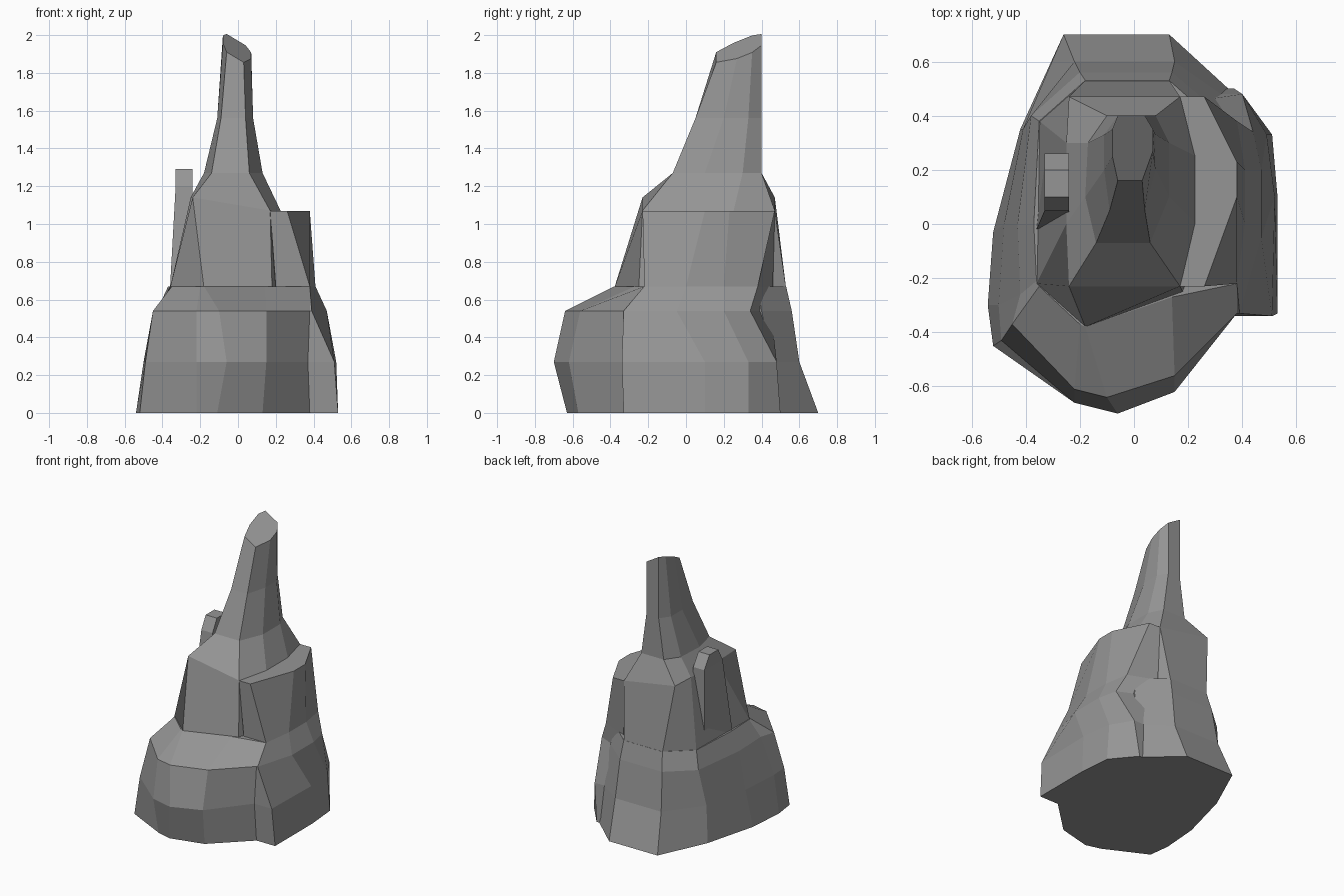
import bpy
import bmesh

# Remove the default object
default_object = bpy.data.objects.get("Cube")
if default_object:
    bpy.data.objects.remove(default_object, do_unlink=True)

# Single stone colour
stone = bpy.data.materials.new("grey_stone")
stone.use_nodes = True
stone_colour = (0.3, 0.3, 0.3, 1)
stone.diffuse_color = stone_colour
stone.node_tree.nodes["Principled BSDF"].inputs["Base Color"].default_value = stone_colour


def flat_height(height):
    """Height rule for a level cross-section."""
    return lambda x, y: height


def tilted_height(centre, slope_x, slope_y):
    """Height rule for a slanted cross-section."""
    return lambda x, y: centre + slope_x * x + slope_y * y


def loft(name, sections):
    """Skin a stack of cross-sections, each a height rule and an outline, and cap both ends."""
    mesh = bpy.data.meshes.new(name)
    bm = bmesh.new()
    rings = []
    for height_rule, outline in sections:
        rings.append([bm.verts.new((x, y, height_rule(x, y))) for x, y in outline])
    for lower, upper in zip(rings, rings[1:]):
        count = len(lower)
        for i in range(count):
            j = (i + 1) % count
            bm.faces.new((lower[i], lower[j], upper[j], upper[i]))
    bm.faces.new(list(reversed(rings[0])))
    bm.faces.new(rings[-1])
    bmesh.ops.recalc_face_normals(bm, faces=bm.faces[:])
    bm.to_mesh(mesh)
    bm.free()
    mesh.materials.append(stone)
    part = bpy.data.objects.new(name, mesh)
    bpy.context.collection.objects.link(part)
    return part


# Broad base with the sloping front ledge
loft("rock_base", [
    (flat_height(0), [
        (-.11, -.63), (.13, -.57), (.38, -.33), (.37, .48), (.13, .7), (-.26, .7),
        (-.42, .35), (-.52, -.03), (-.54, -.3), (-.52, -.45), (-.22, -.6)]),
    (flat_height(.27), [
        (-.06, -.7), (.15, -.62), (.37, -.34), (.35, .46), (.15, .6), (-.22, .6),
        (-.41, .35), (-.48, 0), (-.5, -.3), (-.49, -.43), (-.22, -.66)]),
    (flat_height(.54), [
        (-.1, -.64), (.15, -.56), (.38, -.33), (.33, .4), (.14, .56), (-.2, .56),
        (-.38, .4), (-.43, 0), (-.42, -.26), (-.45, -.37), (-.22, -.61)]),
    (flat_height(.67), [
        (-.18, -.38), (.14, -.27), (.38, -.22), (.3, .38), (.13, .53), (-.18, .53),
        (-.35, .38), (-.37, 0), (-.36, -.21), (-.35, -.23), (-.2, -.37)]),
])

# Central body narrowing into the slanted spire
loft("central_spire", [
    (flat_height(.66), [
        (-.18, -.38), (.18, -.25), (.28, 0), (.28, .25),
        (.13, .53), (-.18, .53), (-.35, .38), (-.36, -.22)]),
    (tilted_height(1.1, -.17, 0), [
        (-.24, -.23), (.17, -.23), (.23, 0), (.23, .25),
        (.17, .47), (-.24, .47), (-.25, .3), (-.25, 0)]),
    (flat_height(1.27), [
        (-.14, -.07), (.06, -.07), (.13, .1), (.13, .3),
        (.08, .4), (-.1, .4), (-.17, .3), (-.18, .1)]),
    (flat_height(1.56), [
        (-.09, .05), (.04, .05), (.08, .2), (.08, .33),
        (.04, .4), (-.06, .4), (-.11, .33), (-.11, .2)]),
    (tilted_height(1.81, -.6, .4), [
        (-.06, .16), (.03, .16), (.07, .27), (.07, .35),
        (.04, .4), (-.06, .4), (-.08, .35), (-.08, .25)]),
])

# Tall shoulder on the left flank with a flat crescent top
loft("left_shoulder", [
    (flat_height(0), [
        (.25, -.33), (.53, -.33), (.53, .1), (.51, .33), (.37, .5), (.2, .5)]),
    (flat_height(.27), [
        (.25, -.34), (.51, -.34), (.52, .1), (.49, .33), (.4, .48), (.2, .48)]),
    (flat_height(.54), [
        (.25, -.33), (.39, -.33), (.47, -.05), (.47, .2), (.44, .34), (.2, .45)]),
    (flat_height(.67), [
        (.2, -.22), (.38, -.22), (.41, 0), (.41, .2), (.38, .38), (.18, .46)]),
    (flat_height(1.07), [
        (.17, -.23), (.26, -.23), (.38, .1), (.38, .23), (.26, .47), (.17, .47)]),
])

# Small leaning pillar on the right flank
loft("right_pillar", [
    (flat_height(.66), [(-.36, -.02), (-.24, -.02), (-.24, .26), (-.33, .26)]),
    (flat_height(1.2), [(-.33, .05), (-.24, .05), (-.24, .26), (-.33, .26)]),
    (flat_height(1.29), [(-.33, .1), (-.24, .1), (-.24, .2), (-.33, .2)]),
])
